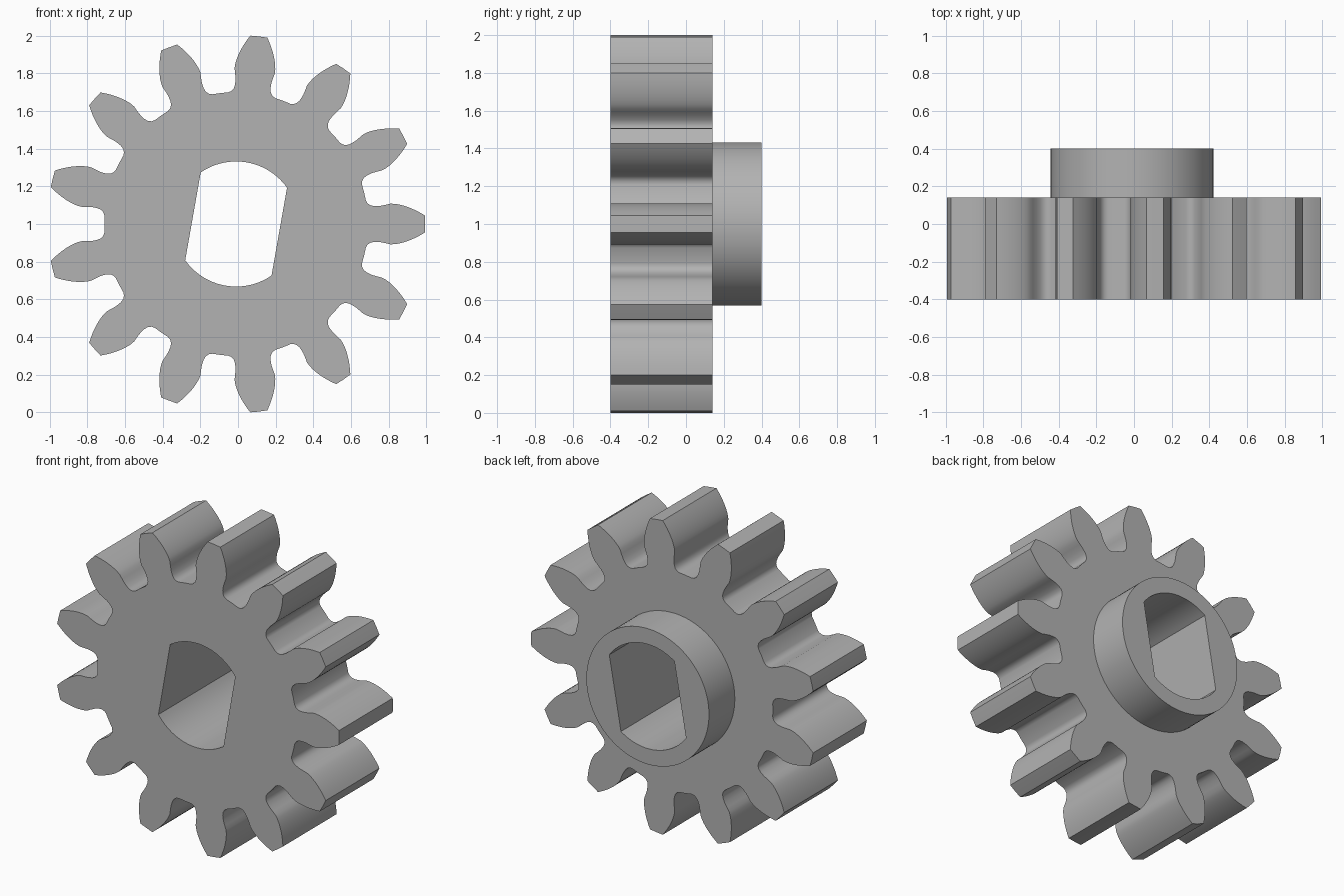
import bpy
import bmesh
from math import acos, cos, sin, tan, radians, degrees, pi

default = bpy.data.objects.get("Cube")
if default:
    bpy.data.objects.remove(default, do_unlink=True)

TEETH = 13
CENTRE_X, CENTRE_Z = -0.01, 1.0
BASE_R, TIP_R, ROOT_R = 0.826, 1.003, 0.70
HUB_R, BORE_R = 0.432, 0.332
FRONT, GEAR_BACK, HUB_BACK = -0.40, 0.14, 0.40


def tooth_flank():
    """One tooth side as (radius, degrees from the tooth centre), root to tip."""
    points = [(ROOT_R, 10.4), (0.706, 9.0), (0.72, 7.9), (0.74, 7.35),
              (0.77, 7.15), (0.80, 7.3)]
    steps = 8
    for i in range(steps + 1):
        r = BASE_R + (TIP_R - BASE_R) * i / steps
        a = acos(BASE_R / r)
        points.append((r, 7.5 - degrees(tan(a) - a)))   # involute curve
    return points


def gear_outline():
    flank = tooth_flank()
    pitch = 360 / TEETH
    polar = []
    for k in range(TEETH):
        mid = k * pitch
        polar += [(ROOT_R, mid - pitch / 2)]
        polar += [(r, mid - a) for r, a in flank]
        polar += [(TIP_R, mid)]
        polar += [(r, mid + a) for r, a in reversed(flank)]
    return polar


def circle_outline(radius, count=96):
    return [(radius, 360 * i / count) for i in range(count)]


def bore_outline(steps=24):
    """Round hole with two parallel flats, turned by ten degrees."""
    polar = []
    for middle in (80, 260):
        polar += [(BORE_R, middle - 44.5 + 89 * i / steps) for i in range(steps + 1)]
    return polar


bm = bmesh.new()


def ring(polar, y):
    verts = [bm.verts.new((CENTRE_X + r * cos(radians(a)), y,
                           CENTRE_Z + r * sin(radians(a)))) for r, a in polar]
    edges = [bm.edges.new((v, verts[i - 1])) for i, v in enumerate(verts)]
    return verts, edges


def wall(a, b):
    for i in range(len(a[0])):
        bm.faces.new((a[0][i - 1], a[0][i], b[0][i], b[0][i - 1]))


def flat_face(outer, inner, direction):
    bmesh.ops.triangle_fill(bm, use_beauty=True, edges=outer[1] + inner[1],
                            normal=(0, direction, 0))


# Boundary rings
teeth_front, teeth_back = (ring(gear_outline(), y) for y in (FRONT, GEAR_BACK))
hub_front, hub_back = (ring(circle_outline(HUB_R), y) for y in (GEAR_BACK, HUB_BACK))
bore_front, bore_back = (ring(bore_outline(), y) for y in (FRONT, HUB_BACK))

# Flat faces of the wheel and hub
flat_face(teeth_front, bore_front, -1)
flat_face(teeth_back, hub_front, 1)
flat_face(hub_back, bore_back, 1)

# Tooth, hub and bore walls
wall(teeth_front, teeth_back)
wall(hub_front, hub_back)
wall(bore_front, bore_back)
bmesh.ops.recalc_face_normals(bm, faces=bm.faces[:])

mesh = bpy.data.meshes.new("gear_with_hub")
bm.to_mesh(mesh)
bm.free()
gear = bpy.data.objects.new("gear_with_hub", mesh)
bpy.context.collection.objects.link(gear)

# Plain grey metal
grey = bpy.data.materials.new("grey")
grey.use_nodes = True
colour = (0.45, 0.45, 0.45, 1)
grey.diffuse_color = colour
grey.node_tree.nodes["Principled BSDF"].inputs["Base Color"].default_value = colour
mesh.materials.append(grey)

# Smooth curves, crisp edges
bpy.ops.object.select_all(action="DESELECT")
gear.select_set(True)
bpy.context.view_layer.objects.active = gear
bpy.ops.object.shade_smooth_by_angle(angle=radians(30))
